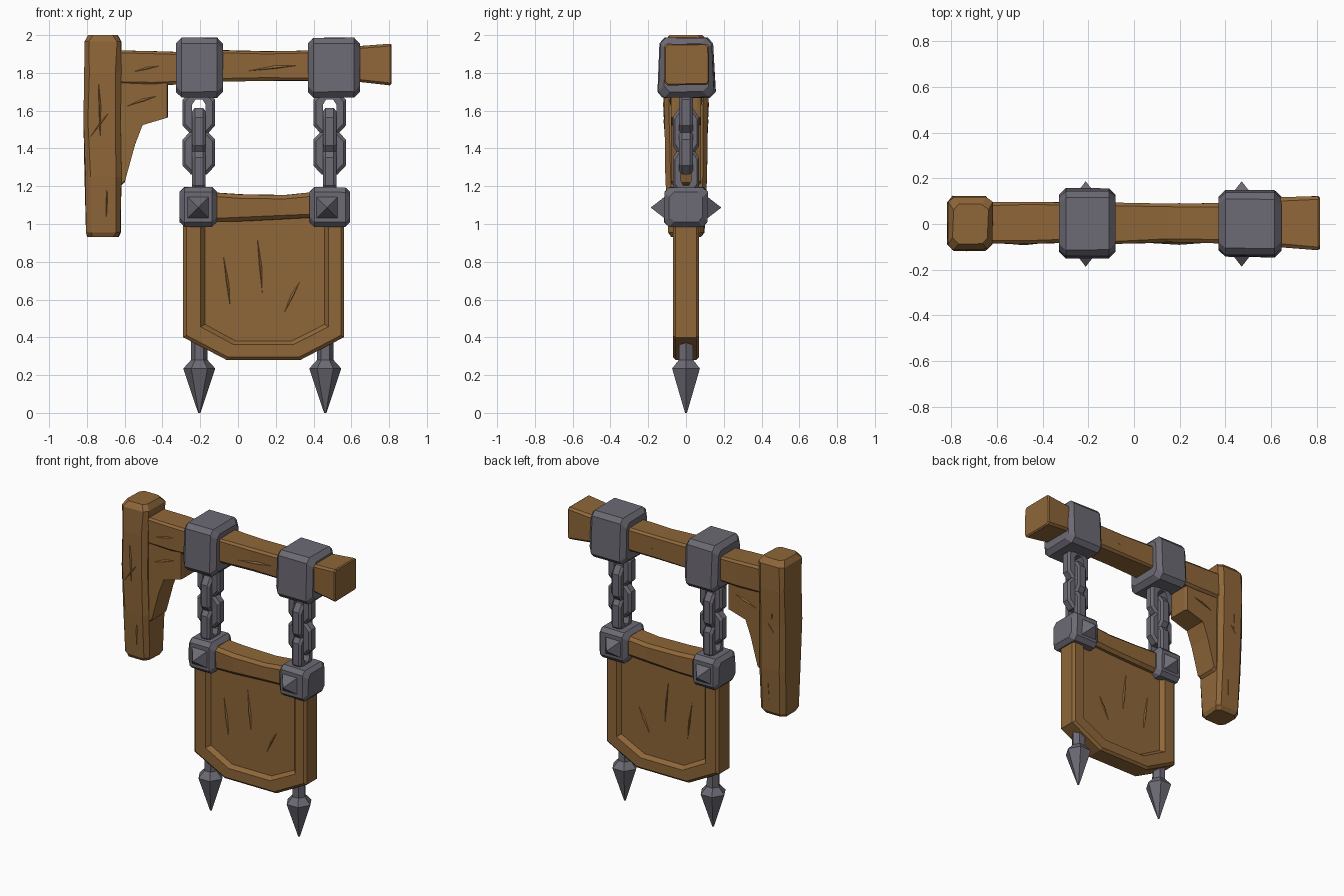
import bpy, bmesh, random
from math import cos, sin, pi
from mathutils import Vector

if "Cube" in bpy.data.objects:
    bpy.data.objects.remove(bpy.data.objects["Cube"])

random.seed(4)


def material(name, rgb):
    m = bpy.data.materials.new(name)
    m.diffuse_color = (*rgb, 1)
    m.use_nodes = True
    m.node_tree.nodes["Principled BSDF"].inputs["Base Color"].default_value = m.diffuse_color
    return m


WOOD = material("brown wood", (0.275, 0.135, 0.041))
IRON = material("grey iron", (0.150, 0.142, 0.172))


def finish(name, bm, mat):
    bmesh.ops.recalc_face_normals(bm, faces=bm.faces[:])
    me = bpy.data.meshes.new(name)
    bm.to_mesh(me)
    bm.free()
    me.materials.append(mat)
    ob = bpy.data.objects.new(name, me)
    bpy.context.collection.objects.link(ob)
    return ob


def bridge(bm, rings, caps=True):
    n = len(rings[0])
    for a, b in zip(rings, rings[1:]):
        for i in range(n):
            j = (i + 1) % n
            bm.faces.new((a[i], a[j], b[j], b[i]))
    if caps:
        bm.faces.new(rings[0])
        bm.faces.new(rings[-1])


# Chamfered beam lofted along x or z; sections are (t, u0, u1, v0, v1)
def loft(name, axis, sections, mat, chamfer, jitter=0.0, taper=0.0):
    bm = bmesh.new()
    rings = []
    for t, u0, u1, v0, v1 in sections:
        c = chamfer
        pts = [(u0 + c, v0), (u1 - c, v0), (u1, v0 + c), (u1, v1 - c),
               (u1 - c, v1), (u0 + c, v1), (u0, v1 - c), (u0, v0 + c)]
        ring = []
        for u, v in pts:
            u *= 1 - taper * (v - v0) / (v1 - v0)
            u += random.uniform(-jitter, jitter)
            v += random.uniform(-jitter, jitter)
            ring.append(bm.verts.new((t, u, v) if axis == 'x' else (u, v, t)))
        rings.append(ring)
    bridge(bm, rings)
    return finish(name, bm, mat)


# Box with all edges chamfered
def block(name, x0, x1, y, z0, z1, c, mat, taper=0.0, cy=0.0):
    return loft(name, 'x', [
        (x0, cy - y + c, cy + y - c, z0 + c, z1 - c),
        (x0 + c, cy - y, cy + y, z0, z1),
        (x1 - c, cy - y, cy + y, z0, z1),
        (x1, cy - y + c, cy + y - c, z0 + c, z1 - c)], mat, c, 0.002, taper)


# Prism of an x-z outline with chamfered front and back rims
def prism(name, pts, y, c, mat):
    bm = bmesh.new()
    mid = Vector((sum(p[0] for p in pts), sum(p[1] for p in pts))) / len(pts)
    rings = []
    for yy, s in ((-y, 1 - c), (-y + 0.02, 1), (y - 0.02, 1), (y, 1 - c)):
        rings.append([bm.verts.new((mid.x + (px - mid.x) * s, yy, mid.y + (pz - mid.y) * s))
                      for px, pz in pts])
    bridge(bm, rings)
    return finish(name, bm, mat)


# Low faceted grain ridge on the front and back of a wooden part
def grain(name, a, b, y, width=0.012):
    a, b = Vector(a), Vector(b)
    d = (b - a).normalized()
    n = Vector((-d.y, d.x)) * width
    m = a.lerp(b, 0.55)
    bm = bmesh.new()
    for s in (-1, 1):
        base = [bm.verts.new((p.x, s * y, p.y)) for p in (a, m + n, b, m - n * 0.3)]
        top = bm.verts.new((m.x, s * (y + 0.009), m.y))
        bm.faces.new(base)
        for i in range(4):
            bm.faces.new((base[i], base[(i + 1) % 4], top))
    finish(name, bm, WOOD)


# Wall post
loft("post", 'z', [
    (0.93, -0.795, -0.635, -0.075, 0.08),
    (0.955, -0.805, -0.622, -0.092, 0.097),
    (1.25, -0.81, -0.62, -0.108, 0.112),
    (1.55, -0.817, -0.622, -0.114, 0.118),
    (1.80, -0.816, -0.62, -0.115, 0.122),
    (1.965, -0.812, -0.618, -0.112, 0.12),
    (2.0, -0.79, -0.64, -0.085, 0.09)], WOOD, 0.026, 0.004)

# Cross beam, flaring at its free end
loft("beam", 'x', [
    (-0.66, -0.085, 0.095, 1.74, 1.92),
    (-0.45, -0.088, 0.098, 1.735, 1.915),
    (-0.30, -0.082, 0.095, 1.74, 1.91),
    (-0.08, -0.088, 0.092, 1.755, 1.92),
    (0.15, -0.08, 0.088, 1.76, 1.915),
    (0.38, -0.083, 0.09, 1.76, 1.918),
    (0.62, -0.10, 0.115, 1.755, 1.94),
    (0.805, -0.115, 0.123, 1.735, 1.955),
    (0.813, -0.108, 0.116, 1.742, 1.948)], WOOD, 0.014, 0.002)

# Curved brace between post and beam
prism("brace", [(-0.65, 1.76), (-0.37, 1.76), (-0.37, 1.565), (-0.505, 1.525),
                (-0.545, 1.42), (-0.60, 1.22), (-0.65, 1.18)], 0.08, 0.04, WOOD)

# Sign frame: profile swept around the outline, beveled in to the panel
OUT = [(-0.29, 1.10), (-0.29, 0.40), (-0.06, 0.28), (0.33, 0.28), (0.56, 0.40), (0.56, 1.10)]
INN = [(-0.165, 1.04), (-0.165, 0.475), (-0.01, 0.39), (0.28, 0.39), (0.45, 0.475), (0.45, 1.04)]
bm = bmesh.new()
rings = []
for o, i in zip(OUT, INN):
    ring = []
    for s, y in ((0, -0.055), (0.14, -0.07), (0.74, -0.07), (1, -0.03),
                 (1, 0.03), (0.74, 0.07), (0.14, 0.07), (0, 0.055)):
        p = Vector(o).lerp(Vector(i), s)
        ring.append(bm.verts.new((p.x, y, p.y)))
    rings.append(ring)
bridge(bm, rings + rings[:1], caps=False)
finish("sign_frame", bm, WOOD)
prism("sign_panel", [Vector(o).lerp(Vector(i), 0.8) for o, i in zip(OUT, INN)], 0.042, 0.0, WOOD)

# Sagging top rail of the sign
loft("sign_top_rail", 'x', [
    (-0.16, -0.08, 0.08, 1.01, 1.17), (0.02, -0.083, 0.083, 1.015, 1.157),
    (0.25, -0.08, 0.08, 1.025, 1.152), (0.44, -0.082, 0.082, 1.035, 1.172)],
    WOOD, 0.02, 0.002)

# Carved grain ridges
for k, (a, b, y) in enumerate([
        ((-0.08, 0.85), (-0.04, 0.55), 0.041), ((0.24, 0.52), (0.33, 0.70), 0.041),
        ((0.10, 0.95), (0.13, 0.62), 0.041), ((-0.74, 1.85), (-0.73, 1.45), 0.112),
        ((-0.79, 1.45), (-0.66, 1.62), 0.110), ((-0.69, 1.30), (-0.70, 1.02), 0.098),
        ((-0.60, 1.62), (-0.42, 1.68), 0.079), ((-0.58, 1.80), (-0.40, 1.84), 0.084),
        ((0.05, 1.81), (0.32, 1.84), 0.082)]):
    grain("grain_ridge_%d" % k, a, b, y)


# Chain link: octagonal ring, lying in the xz plane or turned edge-on
def link(name, x, z, turned):
    hw, hh = (0.07, 0.125) if turned else (0.086, 0.115)
    t = 0.036
    bm = bmesh.new()
    rings = []
    octagon = [(1, -.6), (1, .6), (.5, 1), (-.5, 1), (-1, .6), (-1, -.6), (-.5, -1), (.5, -1)]
    for u, v in octagon:
        ring = []
        for s, d in ((1, -0.6), (1, 0.6), (0.85, 1), (0.42, 1), (0.42, -1), (0.85, -1)):
            a, h = u * hw * s, v * hh * (s if s > 0.5 else 0.6)
            dd = d * t
            ring.append(bm.verts.new((x + dd, a, z + h) if turned else (x + a, dd, z + h)))
        rings.append(ring)
    bridge(bm, rings + rings[:1], caps=False)
    finish(name, bm, IRON)


# Iron fittings for each side: band, chain, bracket, studs and spear finial
for side, band, bracket, cx, fx, by in (
        ("left", (-0.328, -0.08), (-0.31, -0.112), -0.207, -0.205, 0.156),
        ("right", (0.37, 0.645), (0.378, 0.594), 0.485, 0.462, 0.148)):
    block(side + "_beam_band", *band, by, 1.67, 1.985, 0.03, IRON, 0.09, 0.002)
    for k in range(4):
        link("%s_chain_link_%d" % (side, k), cx, 1.59 - 0.1 * k - 0.012 * (k > 1), k % 2 == 1)
    block(side + "_bracket", *bracket, 0.115, 0.985, 1.195, 0.026, IRON)

    # Pyramid studs, front and back
    bm = bmesh.new()
    sx = (bracket[0] + bracket[1]) / 2 - (0.015 if side == "right" else 0)
    for s in (-1, 1):
        base = [bm.verts.new((sx + dx * 0.058, s * 0.112, 1.087 + dz * 0.058))
                for dx, dz in ((-1, -1), (1, -1), (1, 1), (-1, 1))]
        tip = bm.verts.new((sx, s * 0.187, 1.087))
        bm.faces.new(base)
        for i in range(4):
            bm.faces.new((base[i], base[(i + 1) % 4], tip))
    finish(side + "_studs", bm, IRON)

    # Six-sided shaft and spear tip
    bm = bmesh.new()
    rings = [[bm.verts.new((fx + r * cos(i * pi / 3), r * sin(i * pi / 3), z)) for i in range(6)]
             for r, z in ((0.006, 0.0), (0.085, 0.235), (0.044, 0.28), (0.042, 0.42))]
    bridge(bm, rings)
    finish(side + "_spear_finial", bm, IRON)
